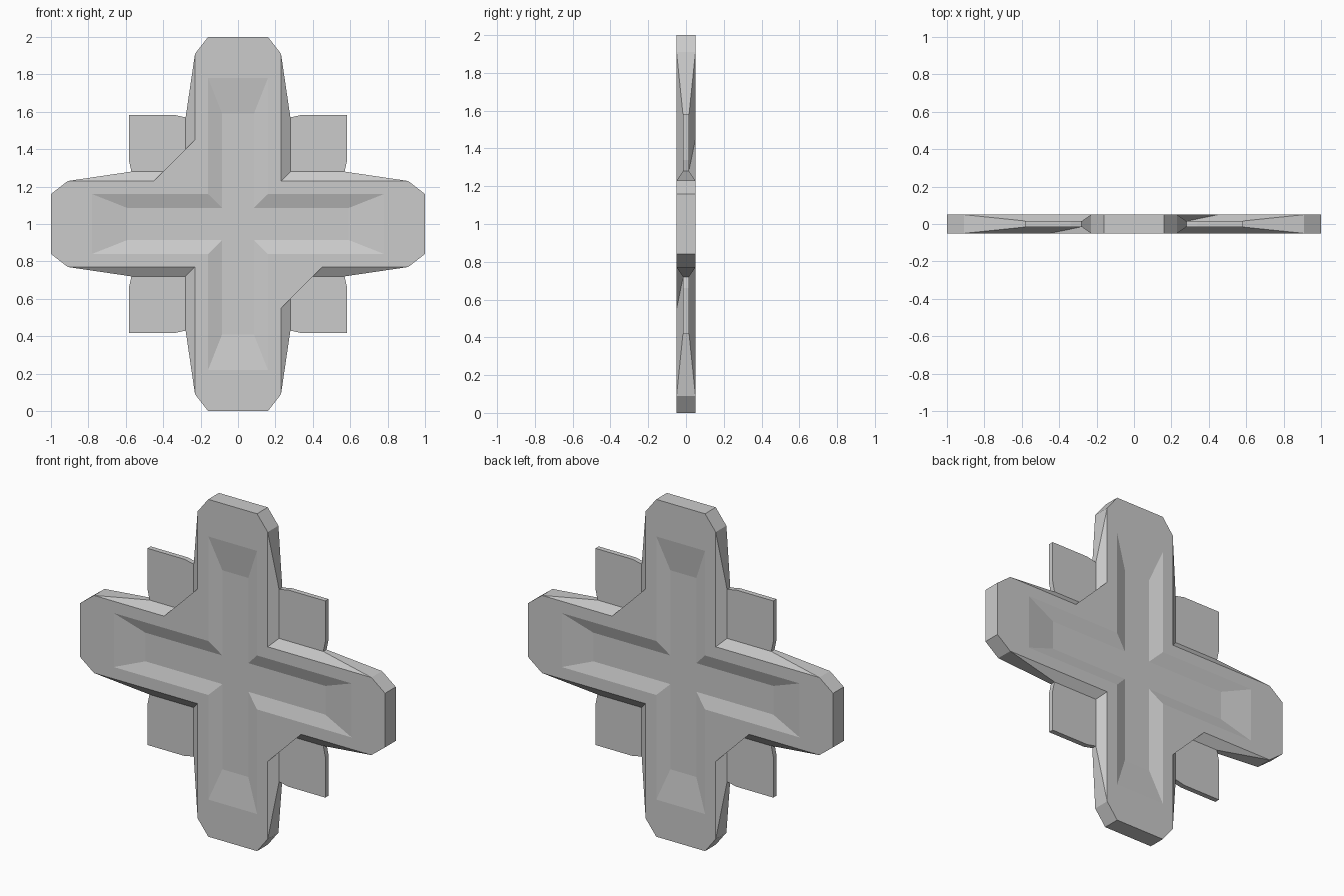
import bpy, bmesh
from itertools import product

if "Cube" in bpy.data.objects:
    bpy.data.objects.remove(bpy.data.objects["Cube"])

# Depths from the mid-plane: arm face, thin corner plate, recessed groove floor
T, P, R = 0.05, 0.015, 0.025
CZ = 1.0

# Faces of half an arm quadrant, as (across, along, depth)
F, A, C = (.23, .23, T), (.23, .45, T), (.28, .28, P)
M = (.34, .34, T)
f0, f1, f2 = (0, .59, R), (.085, .59, R), (.085, .085, R)
r0, r1, r2 = (0, .78, T), (.16, .78, T), (.16, .16, T)
S, tip1, tip0 = (.23, .91, T), (.16, 1, T), (0, 1, T)
p0, p1, p2 = (.28, .57, P), (.34, .583, P), (.583, .583, P)

cross_faces = [
    [(0, 0, R), f2, f1, f0],      # groove floor
    [f0, f1, r1, r0],             # groove end slope
    [f2, r2, r1, f1],             # groove side wall
    [r2, F, A, S, r1],            # flat rim
    [r0, r1, S, tip1, tip0],      # arm tip
    [A, C, p0, S],                # flared side
]
plate_faces = [[C, p2, p1, p0]]
valley = [[F, C, A]]              # inner corner folded inwards
web = [[F, M, A], [A, M, C]]      # inner corner bridged by a flat web


def edge_walls(points):
    """Walls running from the outline to the mid-plane."""
    return [[a, b, (b[0], b[1], 0), (a[0], a[1], 0)]
            for a, b in zip(points, points[1:])]


cross_faces += edge_walls([tip0, tip1, S, p0])
plate_faces += edge_walls([p0, p1, p2])

# Mirror the half quadrant to all arms, both diagonal halves, front and back
bm = bmesh.new()
for sx, sy, sz, swap in product((1, -1), (1, -1), (1, -1), (False, True)):
    corner = web if sx * sy * sz > 0 else valley
    for face in cross_faces + plate_faces + corner:
        verts = []
        for u, v, d in face:
            if swap:
                u, v = v, u
            verts.append(bm.verts.new((sx * u, sy * d, CZ + sz * v)))
        bm.faces.new(verts)

bmesh.ops.remove_doubles(bm, verts=bm.verts[:], dist=0.0005)
bmesh.ops.recalc_face_normals(bm, faces=bm.faces[:])

mesh = bpy.data.meshes.new("grooved_cross")
bm.to_mesh(mesh)
bm.free()
obj = bpy.data.objects.new("grooved_cross", mesh)
bpy.context.collection.objects.link(obj)
